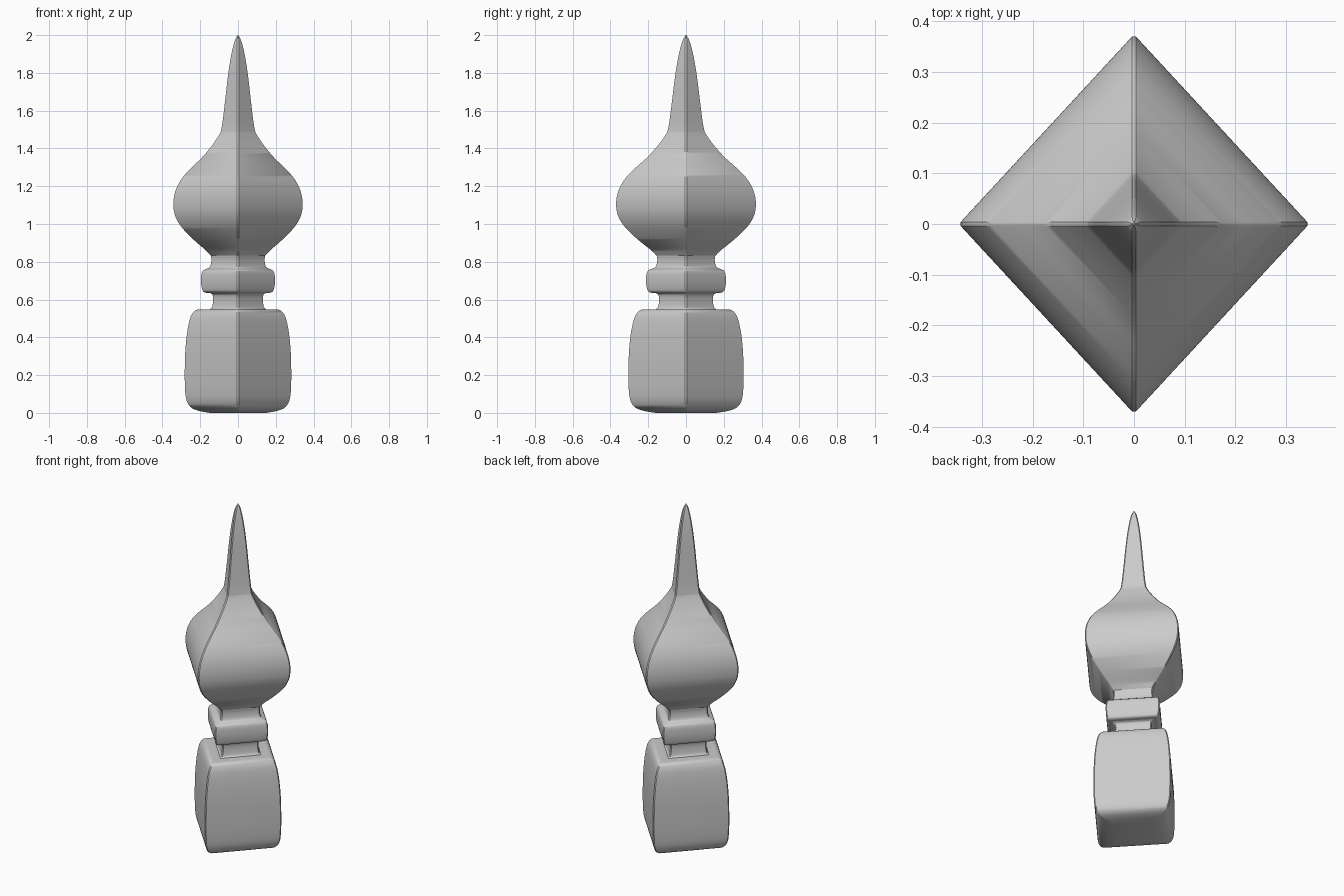
import bpy, bmesh, math
from mathutils import Vector

if "Cube" in bpy.data.objects:
    bpy.data.objects.remove(bpy.data.objects["Cube"])

X_SCALE = 0.925   # the plan is slightly narrower in x than in y
EDGE = 0.004      # half width of the narrow chamfer on each corner


def smooth_profile(points, steps=5):
    """Catmull-Rom curve through (radius, height) points."""
    p = [Vector(q) for q in points]
    p = [2 * p[0] - p[1]] + p + [2 * p[-1] - p[-2]]
    out = []
    for a, b, c, d in zip(p, p[1:], p[2:], p[3:]):
        for i in range(steps):
            t = i / steps
            out.append(0.5 * (2 * b + (c - a) * t + (2 * a - 5 * b + 4 * c - d) * t * t
                              + (3 * b - a - 3 * c + d) * t ** 3))
    return out + [p[-2]]


def diamond_turning(name, points, cap_bottom=False, cap_top=False):
    """Sweep a profile around a diamond plan with chamfered corners."""
    bm = bmesh.new()
    rings = []
    for r, z in smooth_profile(points):
        r = max(r, 0.001)
        e = min(EDGE, r * 0.3)
        rx = r * X_SCALE
        plan = [(rx, -e), (rx, e), (e, r), (-e, r), (-rx, e), (-rx, -e), (-e, -r), (e, -r)]
        rings.append([bm.verts.new((x, y, z)) for x, y in plan])
    for lo, hi in zip(rings, rings[1:]):
        for i in range(8):
            j = (i + 1) % 8
            bm.faces.new((lo[i], lo[j], hi[j], hi[i]))
    if cap_bottom:
        bm.faces.new(rings[0][::-1])
    if cap_top:
        bm.faces.new(rings[-1])
    mesh = bpy.data.meshes.new(name)
    bm.to_mesh(mesh)
    bm.free()
    obj = bpy.data.objects.new(name, mesh)
    bpy.context.collection.objects.link(obj)
    bpy.ops.object.select_all(action='DESELECT')
    obj.select_set(True)
    bpy.context.view_layer.objects.active = obj
    bpy.ops.object.shade_smooth_by_angle(angle=math.radians(35))


# Rounded block at the foot
diamond_turning("base_block", [
    (0.16, 0.0), (0.225, 0.011), (0.268, 0.028), (0.292, 0.06), (0.302, 0.11), (0.305, 0.2),
    (0.302, 0.32), (0.292, 0.42), (0.276, 0.495), (0.258, 0.53), (0.235, 0.546),
    (0.2, 0.548), (0.16, 0.548)], cap_bottom=True)

# Lower neck
diamond_turning("lower_neck", [
    (0.16, 0.548), (0.149, 0.56), (0.143, 0.585), (0.142, 0.61), (0.148, 0.627), (0.162, 0.635)])

# Collar ring
diamond_turning("collar", [
    (0.162, 0.635), (0.188, 0.637), (0.202, 0.647), (0.209, 0.67), (0.212, 0.7),
    (0.209, 0.735), (0.2, 0.753), (0.182, 0.762)])

# Upper neck
diamond_turning("upper_neck", [
    (0.182, 0.762), (0.165, 0.77), (0.156, 0.785), (0.152, 0.81), (0.155, 0.832)])

# Onion bulb
diamond_turning("bulb", [
    (0.155, 0.832), (0.186, 0.862), (0.24, 0.905), (0.294, 0.953), (0.336, 1.0), (0.362, 1.05),
    (0.37, 1.1), (0.365, 1.15), (0.347, 1.2), (0.314, 1.25), (0.264, 1.3), (0.208, 1.35),
    (0.162, 1.4), (0.13, 1.44), (0.106, 1.475), (0.098, 1.49)])

# Pointed spire
diamond_turning("spire", [
    (0.098, 1.49), (0.09, 1.53), (0.083, 1.58), (0.073, 1.66), (0.062, 1.75), (0.049, 1.84),
    (0.033, 1.92), (0.017, 1.973), (0.002, 2.0)], cap_top=True)
